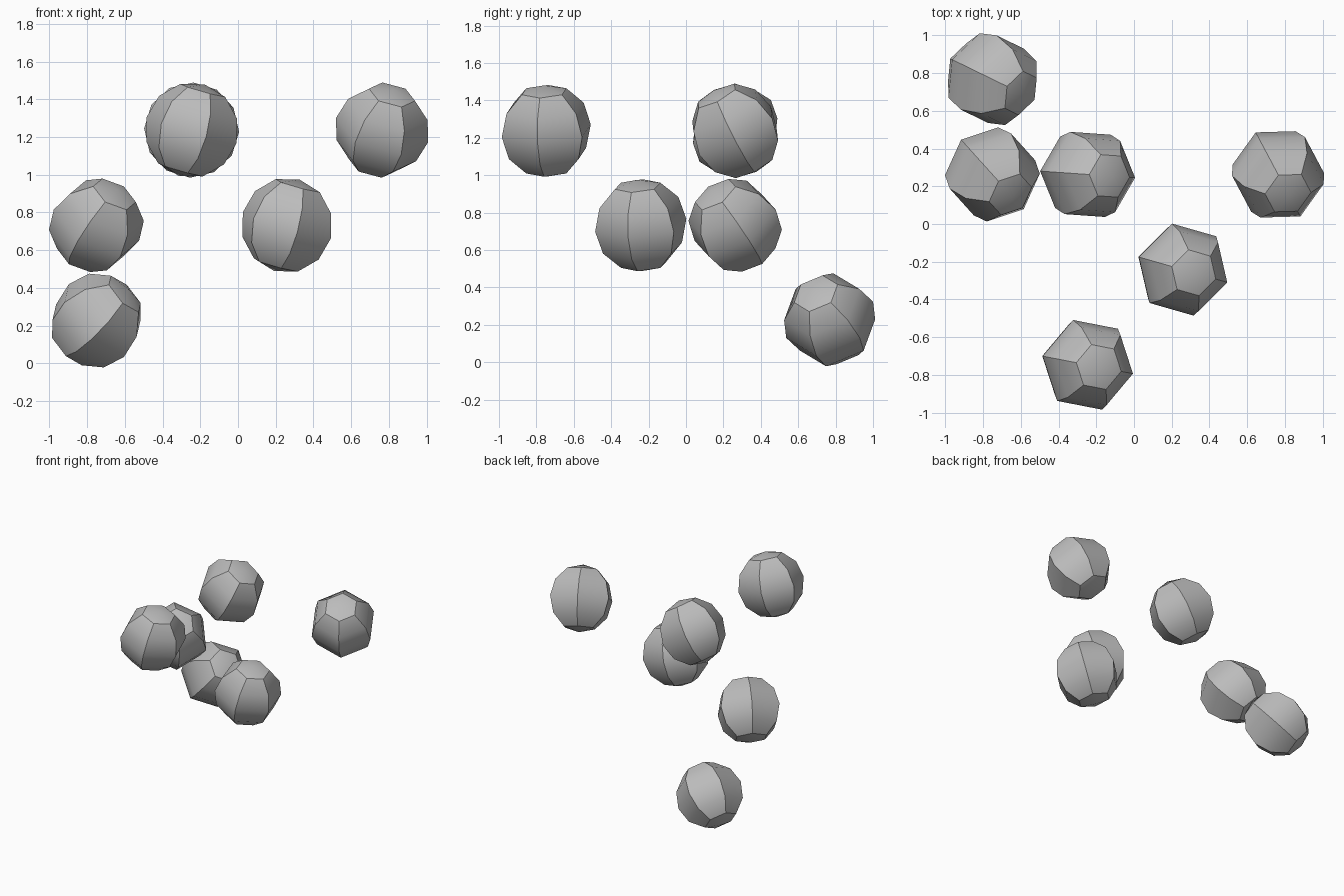
import bpy
from math import radians

cube = bpy.data.objects.get("Cube")
if cube:
    bpy.data.objects.remove(cube, do_unlink=True)

# One plain grey material
grey = bpy.data.materials.new("plain_grey")
grey.use_nodes = True
colour = (0.5, 0.5, 0.5, 1)
grey.diffuse_color = colour
grey.node_tree.nodes["Principled BSDF"].inputs["Base Color"].default_value = colour

STEP = 0.505                       # grid spacing, one ball diameter
ORIGIN = (-0.751, -0.747, 0.227)   # centre of the first grid cell


def ball(name, cell, tilt, turn):
    """Six-sided ball in a grid cell, tilted about its own x, then turned about z."""
    bpy.ops.mesh.primitive_uv_sphere_add(
        segments=6, ring_count=6, radius=STEP / 2,
        location=[o + STEP * c for o, c in zip(ORIGIN, cell)],
        rotation=(radians(tilt), 0, radians(turn)))
    obj = bpy.context.object
    obj.name = name
    obj.data.materials.append(grey)
    bpy.ops.object.shade_smooth_by_angle(angle=radians(30))


# Name, grid cell, tilt and turn in degrees
ball("low_back_ball", (0, 3, 0), 50, 64)
ball("middle_side_ball", (0, 2, 1), 41, 42)
ball("middle_centre_ball", (2, 1, 1), 16, 74)
ball("top_front_ball", (1, 0, 2), 16, 79)
ball("top_centre_ball", (1, 2, 2), 32, 86)
ball("top_side_ball", (3, 2, 2), 31, 28)
